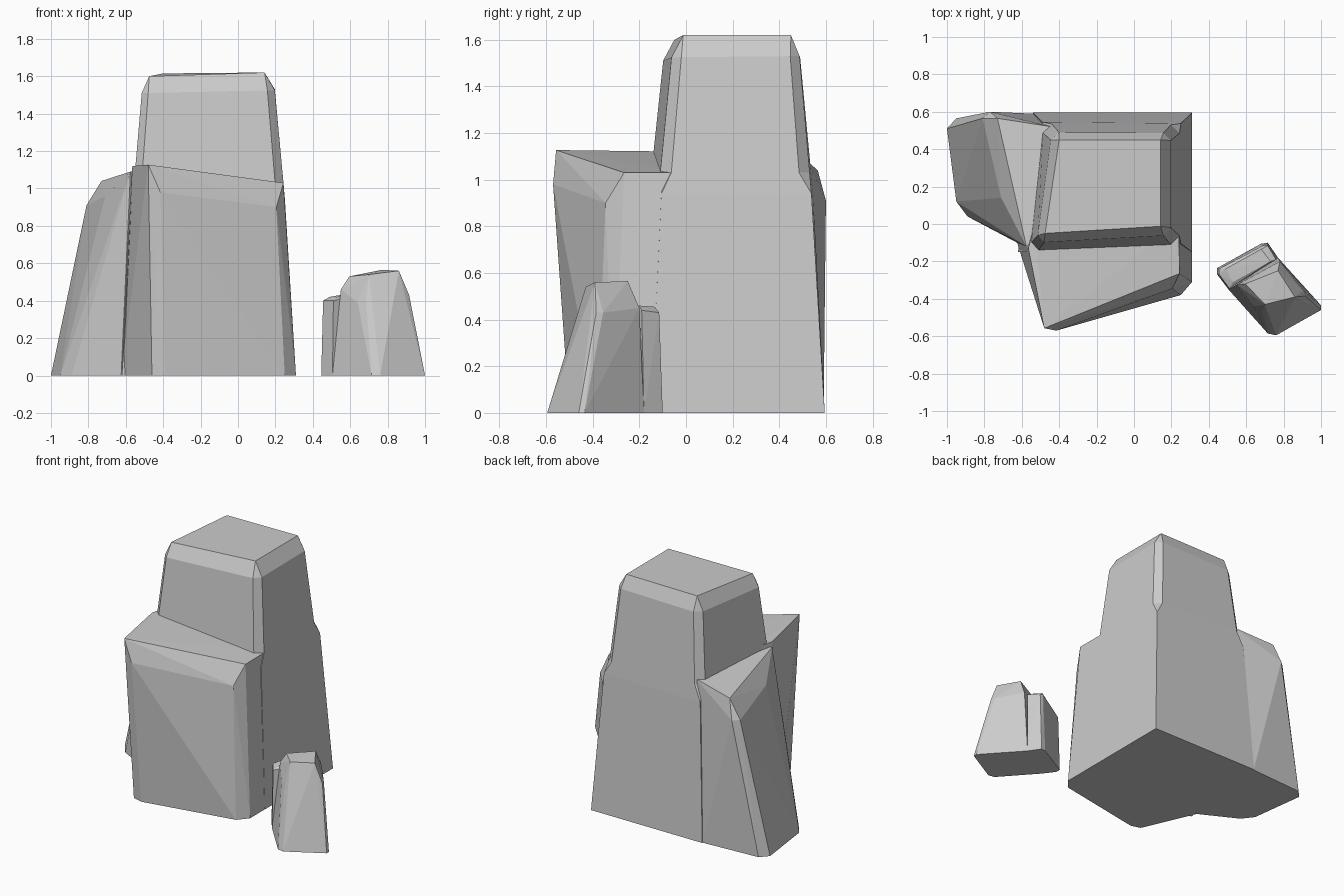
import bpy, bmesh
from mathutils import Vector

if "Cube" in bpy.data.objects:
    bpy.data.objects.remove(bpy.data.objects["Cube"])


def add_object(name, bm):
    bmesh.ops.recalc_face_normals(bm, faces=bm.faces)
    mesh = bpy.data.meshes.new(name)
    bm.to_mesh(mesh)
    bm.free()
    obj = bpy.data.objects.new(name, mesh)
    bpy.context.collection.objects.link(obj)
    return obj


def hull(name, points):
    """Faceted stone wrapped around its corner points."""
    bm = bmesh.new()
    for p in points:
        bm.verts.new(p)
    res = bmesh.ops.convex_hull(bm, input=bm.verts)
    loose = {v for v in res["geom_interior"] + res["geom_unused"]
             if isinstance(v, bmesh.types.BMVert)}
    bmesh.ops.delete(bm, geom=list(loose), context='VERTS')
    bmesh.ops.dissolve_limit(bm, angle_limit=0.02, verts=bm.verts, edges=bm.edges)
    return add_object(name, bm)


def pillar(name, rings):
    """Loft four-cornered rings; each ring has its own corner chamfer."""
    bm = bmesh.new()
    loops = []
    for cut, corners in rings:
        pts = [Vector(c) for c in corners]
        loop = []
        for i, p in enumerate(pts):
            for q in (pts[i - 1], pts[(i + 1) % 4]):
                loop.append(bm.verts.new(p + (q - p).normalized() * cut))
        loops.append(loop)
    for a, b in zip(loops, loops[1:]):
        for i in range(8):
            j = (i + 1) % 8
            bm.faces.new((a[i], a[j], b[j], b[i]))
    bm.faces.new(loops[0][::-1])
    bm.faces.new(loops[-1])
    bmesh.ops.remove_doubles(bm, verts=bm.verts, dist=0.002)
    return add_object(name, bm)


def merge(base, others):
    for other in others:
        mod = base.modifiers.new("union", 'BOOLEAN')
        mod.operation = 'UNION'
        mod.solver = 'EXACT'
        mod.object = other
        bpy.context.view_layer.objects.active = base
        bpy.ops.object.modifier_apply(modifier=mod.name)
        bpy.data.objects.remove(other)


# Tall central block, corner order: front left, front right, back right, back left
tall = pillar("tall_rock", [
    (0.0, [(-.62, -.15, 0), (.31, -.15, 0), (.31, .595, 0), (-.54, .595, 0)]),
    (0.0, [(-.57, -.15, .94), (.251, -.105, .94), (.251, .538, .94), (-.49, .545, .94)]),
    (.045, [(-.56, -.15, 1.04), (.243, -.108, 1.03), (.243, .53, 1.03), (-.485, .535, 1.05)]),
    (.04, [(-.52, -.10, 1.51), (.197, -.06, 1.525), (.197, .487, 1.53), (-.44, .49, 1.52)]),
    (0.0, [(-.475, -.05, 1.6), (.142, -.012, 1.62), (.142, .45, 1.62), (-.40, .45, 1.615)]),
])

# Front block with a top sloping down to the right
front = hull("front_rock", [
    (-.625, -.10, 0), (-.46, -.48, 0), (-.39, -.50, 0), (.25, -.38, 0),
    (.31, -.31, 0), (.308, 0, 0), (-.415, -.57, .98), (.205, -.345, .90),
    (-.48, -.557, 1.127), (.243, -.265, 1.03), (.24, 0, 1.03),
    (-.565, -.13, 1.12), (-.53, 0, 1.12)])

# Leaning left block
left = hull("left_rock", [
    (-1, .51, 0), (-.95, .565, 0), (-.95, .12, 0), (-.89, .04, 0),
    (-.625, -.10, 0), (-.54, .59, 0), (-.3, .2, 0),
    (-.81, .565, .91), (-.77, .60, .91), (-.71, .14, .96),
    (-.73, .565, 1.04), (-.62, .06, 1.06), (-.575, -.12, 1.09),
    (-.44, .52, 1.08), (-.4, 0, 1.09)])
merge(tall, [front, left])

# Small separate stone: main lump
small = hull("small_rock", [
    (.505, -.35, 0), (.715, -.585, 0), (.76, -.595, 0), (1, -.46, 0),
    (1, -.435, 0), (.77, -.18, 0), (.55, -.325, .46), (.64, -.44, .39),
    (.685, -.465, .40), (.915, -.385, .43), (.905, -.355, .43), (.78, -.20, .45),
    (.595, -.32, .53), (.77, -.25, .565), (.86, -.39, .56), (.70, -.43, .54)])

# Low step behind the small stone
step = hull("small_step", [
    (.445, -.235, 0), (.445, -.27, 0), (.505, -.35, 0), (.77, -.18, 0),
    (.715, -.10, 0), (.68, -.105, 0), (.455, -.24, .40), (.455, -.27, .40),
    (.51, -.345, .40), (.49, -.24, .42), (.53, -.31, .42), (.68, -.135, .455),
    (.73, -.20, .46), (.69, -.115, .43), (.715, -.115, .43), (.76, -.19, .44)])
merge(small, [step])
